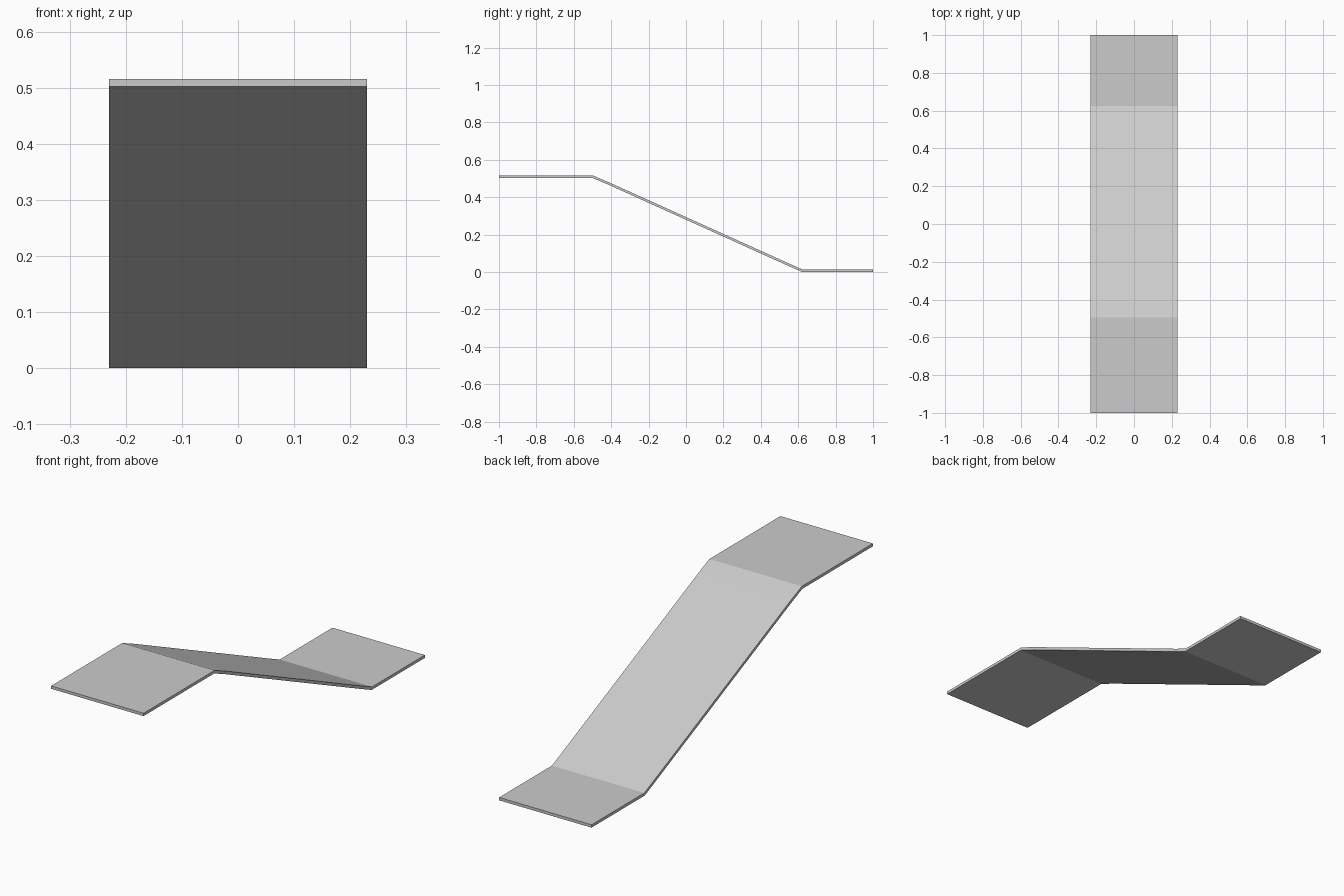
import bpy, bmesh

if "Cube" in bpy.data.objects:
    bpy.data.objects.remove(bpy.data.objects["Cube"])

HALF_WIDTH = 0.23
THICKNESS = 0.013
# Top-surface side profile (y, z): upper landing, eased slope, lower landing
PROFILE = [(-1, 0.515), (-0.495, 0.515), (-0.41, 0.479),
           (0.55, 0.046), (0.625, THICKNESS), (1, THICKNESS)]

# Bent sheet swept across x
bm = bmesh.new()
rows = [[bm.verts.new((x, y, z)) for x in (-HALF_WIDTH, HALF_WIDTH)] for y, z in PROFILE]
for a, b in zip(rows, rows[1:]):
    bm.faces.new((a[0], a[1], b[1], b[0]))
mesh = bpy.data.meshes.new("ramp_panel")
bm.to_mesh(mesh)
bm.free()
ramp = bpy.data.objects.new("ramp_panel", mesh)
bpy.context.collection.objects.link(ramp)

# Even sheet thickness, added below the top surface
solid = ramp.modifiers.new("thickness", 'SOLIDIFY')
solid.thickness = THICKNESS
solid.offset = -1
solid.use_even_offset = True
